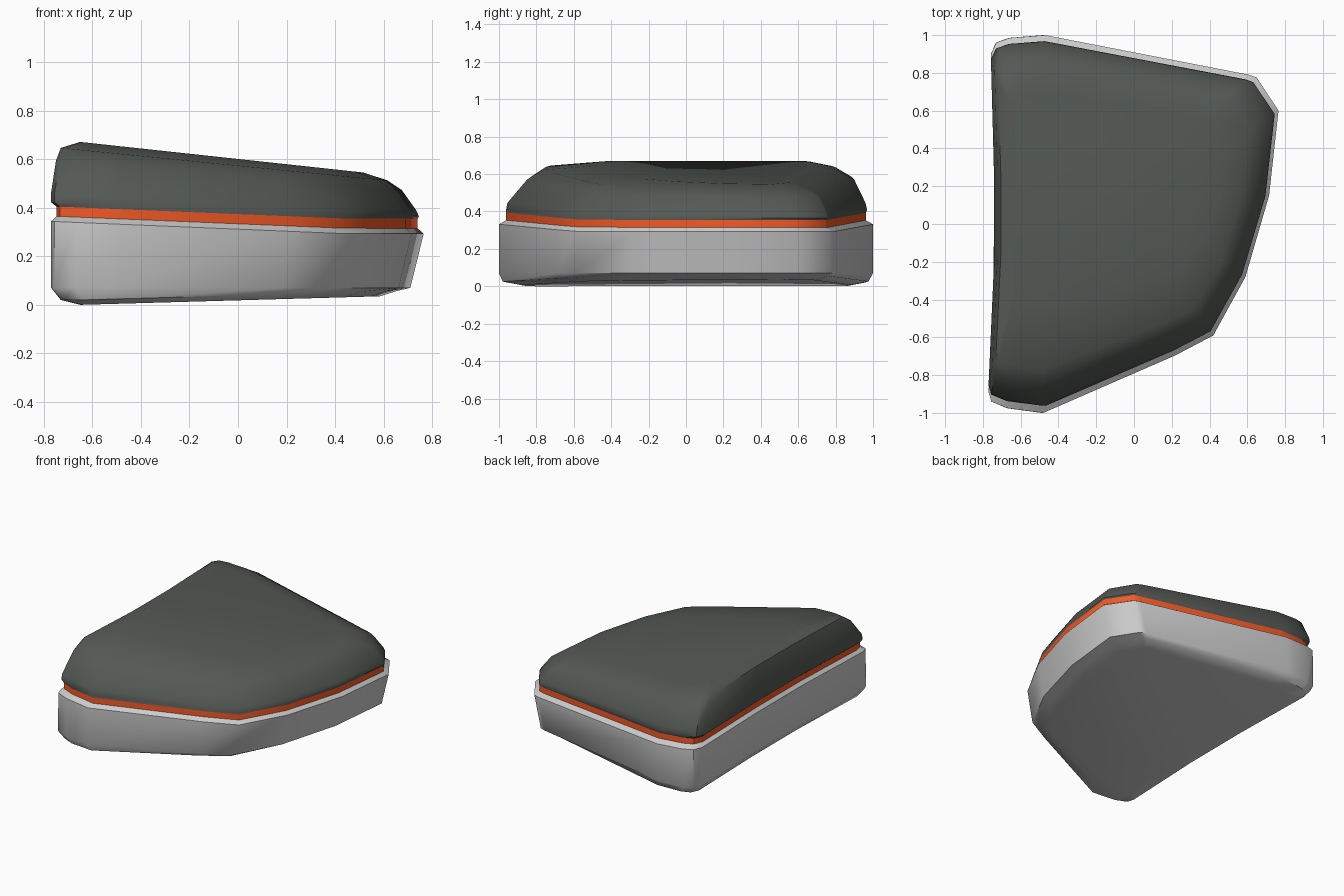
import bpy, math

if "Cube" in bpy.data.objects:
    bpy.data.objects.remove(bpy.data.objects["Cube"])

# Plan outline, counter-clockwise from the front left corner
OUTLINE = [(-0.77, -0.89), (-0.755, -0.94), (-0.67, -0.975), (-0.48, -1.0),
           (0.22, -0.695), (0.42, -0.59), (0.59, -0.28), (0.715, 0.15),
           (0.765, 0.6), (0.65, 0.775), (0.61, 0.79), (-0.47, 1.0),
           (-0.66, 0.985), (-0.73, 0.96), (-0.757, 0.9), (-0.74, 0.25),
           (-0.742, -0.25)]
X0, X1, Y0, Y1 = -0.77, 0.765, -1.0, 1.0


def seam(x):
    return 0.365 - 0.05 * (min(x, 0.45) + 0.75) / 1.2


def underside(x):
    return max(0.0, 0.0285 * (x + 0.65))


def crown(x):
    return 0.67 - 0.108 * (x + 0.64)


def cushion_height(t):
    return lambda x: (seam(x) + 0.04) * (1 - t) + crown(x) * t


def ring(left, right, front, back, height):
    """Outline pulled in by a separate amount on each side."""
    pts = []
    for x, y in OUTLINE:
        px = X0 + left + (x - X0) / (X1 - X0) * (X1 - X0 - left - right)
        py = Y0 + front + (y - Y0) / (Y1 - Y0) * (Y1 - Y0 - front - back)
        pts.append((px, py, height(px)))
    return pts


def loft(name, rings, cap_bottom=False, cap_top=False, color=None):
    n = len(OUTLINE)
    verts = [p for r in rings for p in r]
    faces = [(k * n + i, k * n + (i + 1) % n, (k + 1) * n + (i + 1) % n, (k + 1) * n + i)
             for k in range(len(rings) - 1) for i in range(n)]
    if cap_bottom:
        faces.append(tuple(reversed(range(n))))
    if cap_top:
        faces.append(tuple(range(len(verts) - n, len(verts))))
    mesh = bpy.data.meshes.new(name)
    mesh.from_pydata(verts, [], faces)
    obj = bpy.data.objects.new(name, mesh)
    bpy.context.collection.objects.link(obj)
    if color:
        mat = bpy.data.materials.new(name + "_color")
        mat.diffuse_color = color
        mat.use_nodes = True
        mat.node_tree.nodes["Principled BSDF"].inputs["Base Color"].default_value = mat.diffuse_color
        mesh.materials.append(mat)
    bpy.ops.object.select_all(action='DESELECT')
    obj.select_set(True)
    bpy.context.view_layer.objects.active = obj
    bpy.ops.object.shade_smooth_by_angle(angle=math.radians(42))
    return obj


groove = (0.022, 0.025, 0.038, 0.038)
groove_low = ring(*groove, seam)
groove_high = ring(*groove, lambda x: seam(x) + 0.04)

# Lower body with rounded underside
loft("base", [
    ring(0.12, 0.18, 0.12, 0.12, underside),
    ring(0.04, 0.11, 0.02, 0.025, lambda x: underside(x) + 0.02),
    ring(0, 0.055, 0, 0, lambda x: 0.07),
    ring(0, 0, 0, 0, lambda x: seam(x) - 0.022),
    groove_low], cap_bottom=True)

# Recessed coloured strip
loft("seam_band", [groove_low, groove_high], color=(0.9, 0.1, 0.02, 1))

# Sloping padded top
loft("top_cushion", [
    groove_high,
    ring(0, 0.02, 0.038, 0.032, cushion_height(0.06)),
    ring(0, 0.03, 0.045, 0.04, cushion_height(0.2)),
    ring(0.02, 0.09, 0.15, 0.10, cushion_height(0.68)),
    ring(0.04, 0.15, 0.23, 0.19, cushion_height(0.88)),
    ring(0.12, 0.25, 0.55, 0.32, cushion_height(1.0))],
    cap_top=True, color=(0.09, 0.1, 0.09, 1))
